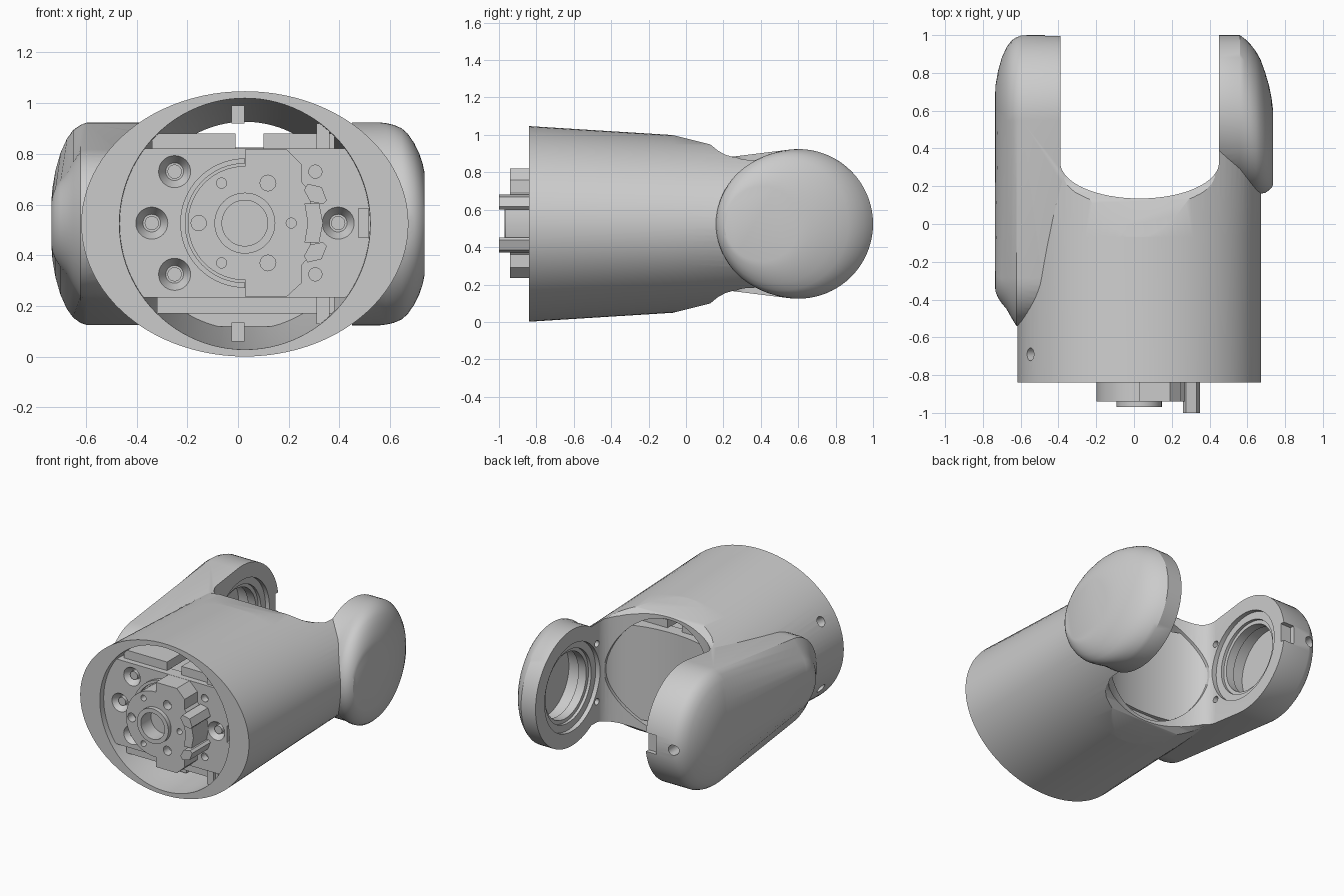
import bpy, bmesh
from math import cos, sin, pi, acos
from mathutils import Vector

if "Cube" in bpy.data.objects:
    bpy.data.objects.remove(bpy.data.objects["Cube"])

CX, CZ = 0.027, 0.524          # sleeve axis
HY = 0.6                       # hinge axis position along y


def loft(name, rings):
    """Closed solid through equal-length rings of 3D points."""
    bm = bmesh.new()
    vs = [[bm.verts.new(p) for p in r] for r in rings]
    n = len(vs[0])
    for a, b in zip(vs, vs[1:]):
        for i in range(n):
            bm.faces.new((a[i], a[(i + 1) % n], b[(i + 1) % n], b[i]))
    bm.faces.new(vs[0])
    bm.faces.new(vs[-1])
    bmesh.ops.recalc_face_normals(bm, faces=bm.faces)
    me = bpy.data.meshes.new(name)
    bm.to_mesh(me)
    bm.free()
    ob = bpy.data.objects.new(name, me)
    bpy.context.collection.objects.link(ob)
    return ob


def box(name, x0, x1, y0, y1, z0, z1):
    return loft(name, [[(x0, y, z0), (x1, y, z0), (x1, y, z1), (x0, y, z1)] for y in (y0, y1)])


def cyl(name, p0, p1, r0, r1=None, n=32):
    p0, p1 = Vector(p0), Vector(p1)
    q = (p1 - p0).to_track_quat('Z', 'Y')
    return loft(name, [[p + q @ Vector((r * cos(2 * pi * i / n), r * sin(2 * pi * i / n), 0))
                        for i in range(n)] for p, r in ((p0, r0), (p1, r1 or r0))])


def ellipse_y(y, a, b, n=96):
    return [(CX + a * cos(2 * pi * i / n), y, CZ + b * sin(2 * pi * i / n)) for i in range(n)]


def prism_y(name, pts, y0, y1):
    return loft(name, [[(x, y, z) for x, z in pts] for y in (y0, y1)])


def boolean(ob, op, *others):
    for o in others:
        m = ob.modifiers.new("b", 'BOOLEAN')
        m.operation, m.solver, m.object = op, 'EXACT', o
        bpy.context.view_layer.update()
        dg = bpy.context.evaluated_depsgraph_get()
        me = bpy.data.meshes.new_from_object(ob.evaluated_get(dg))
        ob.modifiers.clear()
        ob.data = me
        bpy.data.objects.remove(o)
    return ob


def u_cutter(dy=0.0):
    """U-shaped gap between the fork arms, cut straight through in z."""
    pts = [(-.39, 1.3)]
    for i in range(33):
        t = pi + pi * i / 32
        pts.append((.03 + .42 * cos(t), .325 + dy + .19 * sin(t)))
    pts.append((.45, 1.3))
    return loft("cut", [[(x, y, z) for x, y in pts] for z in (-.2, 1.3)])


def long_pad(name, levels, tail_y, tail_r):
    """Domed pad: hull of head and tail circles, each inset at every x level."""
    rings = []
    for x, i1, i2 in levels:
        r1, r2, d = .4 - i1, tail_r - i2, HY - tail_y
        T = acos((r2 - r1) / d)
        ring = []
        for i in range(41):
            t = -T + 2 * T * i / 40
            ring.append((x, HY + r1 * cos(t), CZ + r1 * sin(t)))
        for i in range(25):
            t = T + (2 * pi - 2 * T) * i / 24
            ring.append((x, tail_y + r2 * cos(t), CZ + r2 * sin(t)))
        rings.append(ring)
    return loft(name, rings)


def round_pad(name, levels, n=72):
    """Domed disc whose centre drifts towards the sleeve as it rises."""
    return loft(name, [[(x, c + r * cos(2 * pi * i / n), CZ + r * sin(2 * pi * i / n))
                        for i in range(n)] for x, c, r in levels])


# Housing: tapered elliptical sleeve trimmed by the side silhouette
housing = loft("fork_housing", [ellipse_y(-.84, .645, .523), ellipse_y(-.07, .645, .475),
                                ellipse_y(.5, .645, .445)])
side = [(-.9, .683), (.13, .425), (.17, .392), (.21, .37), (.25, .358), (.3, .353), (.4, .362), (.55, .395)]
outline = [(y, CZ + h) for y, h in side] + [(y, CZ - h) for y, h in reversed(side)]
boolean(housing, 'INTERSECT', loft("cut", [[(x, y, z) for y, z in outline] for x in (-1, 1)]))

# Fork arms
left = long_pad("left_arm", [(-.3, 0, -.02), (-.595, 0, -.02), (-.622, .01, -.015), (-.65, .03, .03),
                             (-.675, .065, .075), (-.70, .12, .105), (-.72, .19, .135),
                             (-.732, .26, .165), (-.736, .32, .19)], -.25, .275)
right = round_pad("right_arm", [(.35, .6, .4), (.56, .6, .4), (.585, .585, .397), (.615, .563, .39),
                                (.645, .538, .377), (.67, .515, .355), (.695, .483, .318),
                                (.715, .455, .277), (.728, .43, .238), (.736, .405, .2)])
boolean(housing, 'UNION', left, right)

# Hollow interior and the gap between the arms
boolean(housing, 'DIFFERENCE',
        loft("cut", [ellipse_y(-.9, .497, .497), ellipse_y(-.7, .49, .492), ellipse_y(.3, .405, .385)]),
        u_cutter())

# Bearing seats in both arms, with stepped mouth and screw holes
for s, x in ((-1, -.39), (1, .45)):
    boolean(housing, 'DIFFERENCE',
            cyl("cut", (x - s * .1, HY, CZ), (x + s * .03, HY, CZ), .3, n=64),
            cyl("cut", (x - s * .1, HY, CZ), (x + s * .2, HY, CZ), .25, n=64))
    for dz in (-.2, .2):
        boolean(housing, 'DIFFERENCE',
                cyl("cut", (x - s * .1, .33, CZ + dz), (x + s * .05, .33, CZ + dz), .022, n=16))
    ring = cyl("bearing_ring", (x + s * .05, HY, CZ), (x + s * .11, HY, CZ), .255, n=64)
    boolean(ring, 'DIFFERENCE', cyl("cut", (x, HY, CZ), (x + s * .2, HY, CZ), .225, n=64))

# Tip notch, tip hole and the two sleeve screw holes
boolean(housing, 'DIFFERENCE', box("cut", -.47, -.3, .965, 1.1, .46, .59),
        cyl("cut", (-.60, .88, CZ), (-.60, 1.1, CZ), .035, n=24))
for s in (-1, 1):
    p, d = Vector((-.55, -.69, CZ + s * .232)), Vector((-.846, 0, s * .533))
    boolean(housing, 'DIFFERENCE', cyl("cut", p - d * .09, p + d * .1, .034, n=24))

# Actuator face plate: disc clipped top and bottom
clip = [(CX + .5 * cos(2 * pi * i / 96), CZ + max(-.29, min(.297, .5 * sin(2 * pi * i / 96))))
        for i in range(96)]
clip = [p for i, p in enumerate(clip) if abs(p[1] - CZ) < .29 or clip[i - 1][1] != p[1]
        or clip[(i + 1) % 96][1] != p[1]]
plate = prism_y("actuator_face", clip, -.80, -.72)
FY = -.80
for x, z in ((-.25, .73), (-.25, .325), (-.34, .527), (.395, .527)):
    boolean(plate, 'DIFFERENCE', cyl("cut", (x, FY - .005, z), (x, FY + .05, z), .066, .035))
    screw = cyl("plate_screw", (x, FY + .02, z), (x, FY + .055, z), .028, n=20)
for z in (.73, .325):
    boolean(plate, 'DIFFERENCE', cyl("cut", (.305, FY - .02, z), (.305, FY + .05, z), .026, n=20))
boolean(plate, 'DIFFERENCE', box("cut", .475, .515, FY - .02, FY + .05, .47, .585))

# Actuator body with concave back panel, and rails above and below it
boolean(box("actuator_body", -.36, .41, -.73, .28, .25, .80), 'DIFFERENCE', u_cutter(-.03))
boolean(box("back_panel", -.385, .445, .02, .33, .18, .825), 'DIFFERENCE', u_cutter(-.025))
box("back_panel_foot", -.22, .27, .0, .09, .12, .185)
box("top_rail_left", -.34, -.01, -.76, .06, .82, .88)
box("top_rail_right", .10, .38, -.76, .06, .82, .88)
box("bottom_rail", -.32, .38, -.76, .06, .17, .24)
box("top_tab", -.025, .025, -.6, -.1, .92, .99)
box("bottom_tab", -.025, .025, -.6, -.1, .06, .135)
for z in (.17, .82):
    box("corner_post", .31, .36, -.78, -.6, z - .04, z + .10)

# Output hub: round left half joined to a stepped block
hub_pts = [(.03, .82), (.19, .82), (.25, .76), (.25, .69), (.285, .65), (.285, .40),
           (.25, .36), (.25, .29), (.19, .235), (.03, .235), (.03, .302)]
hub_pts += [(.027 + .225 * cos(t), .527 + .225 * sin(t))
            for t in [1.5 * pi - pi * i / 32 for i in range(1, 32)]] + [(.03, .752)]
hub = prism_y("output_hub", hub_pts, -.94, -.79)
for x, z, r in ((-.155, .527, .03), (.118, .685, .031), (.118, .37, .031), (.21, .527, .02),
                (-.065, .685, .02), (-.065, .37, .02)):
    boolean(hub, 'DIFFERENCE', cyl("cut", (x, -1, z), (x, -.88, z), r, n=20))
collar = cyl("hub_collar", (.027, -.97, .527), (.027, -.9, .527), .12, n=48)
for part in (collar, hub):
    boolean(part, 'DIFFERENCE', cyl("cut", (.027, -1.05, .527), (.027, -.86, .527), .09, n=48))

# Raised arc around the hub on the face plate
arc = [1.5 * pi - pi * i / 32 for i in range(33)]
prism_y("hub_surround", [(.027 + .255 * cos(t), .527 + .255 * sin(t)) for t in arc]
        + [(.027 + .235 * cos(t), .527 + .235 * sin(t)) for t in reversed(arc)], -.825, -.79)

# Connector clip: two slanted prongs and the bridge between them
for s in (-1, 1):
    prism_y("clip_prong", [(x, .527 + s * dz) for x, dz in
                           ((.26, .13), (.275, .155), (.33, .142), (.35, .09), (.335, .075), (.285, .085))],
            -1.0, -.79)
prism_y("clip_bridge", [(.262, .45), (.32, .45), (.335, .527), (.32, .605), (.262, .605), (.275, .527)],
        -.965, -.79)

# Smooth shading with sharp edges kept
bpy.ops.object.select_all(action='SELECT')
bpy.context.view_layer.objects.active = housing
bpy.ops.object.shade_smooth_by_angle(angle=.5)
